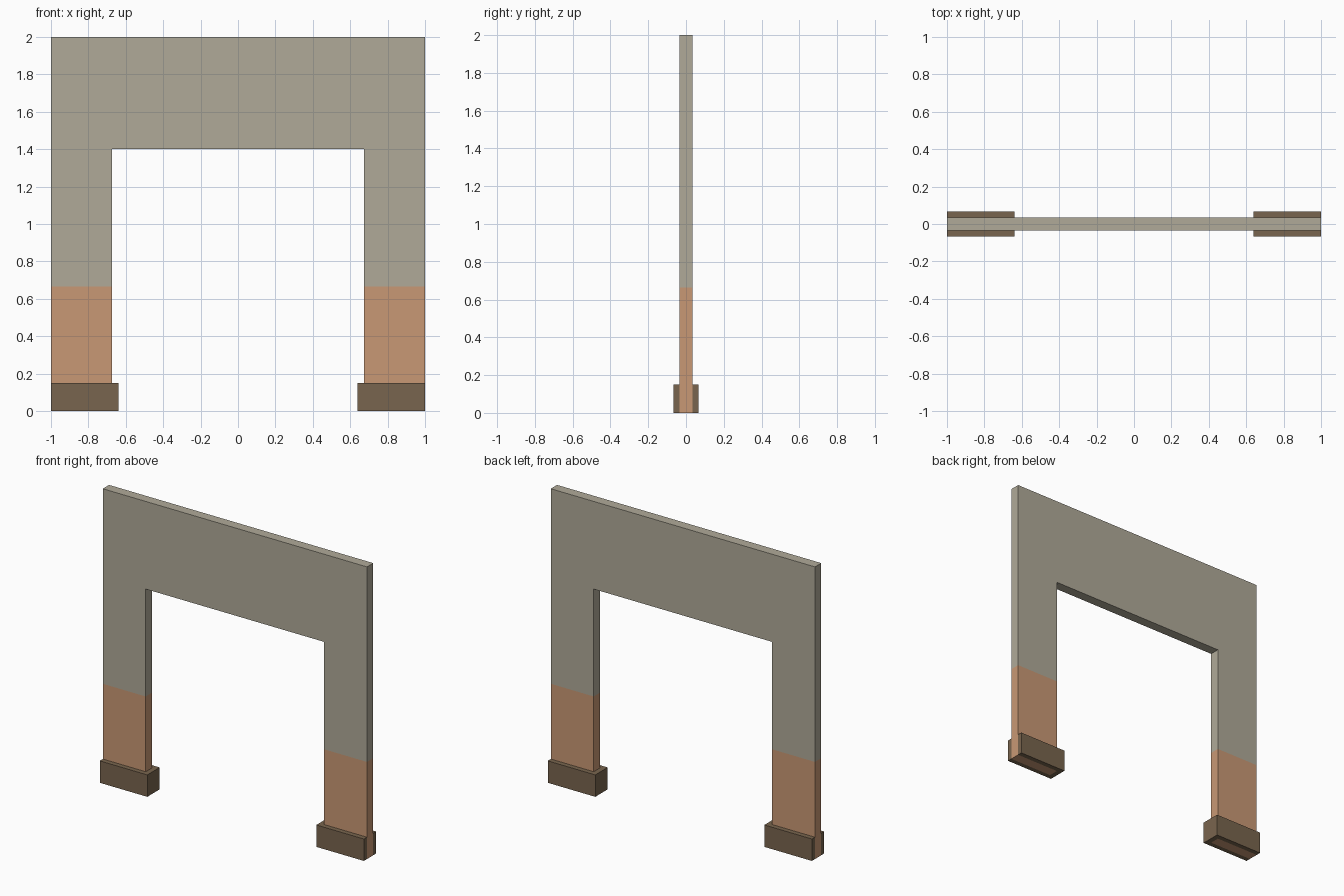
import bpy, bmesh

if "Cube" in bpy.data.objects:
    bpy.data.objects.remove(bpy.data.objects["Cube"])

def lin(c):
    c /= 255
    return c / 12.92 if c <= 0.04045 else ((c + 0.055) / 1.055) ** 2.4

def material(name, r, g, b):
    m = bpy.data.materials.new(name)
    m.diffuse_color = (lin(r), lin(g), lin(b), 1)
    m.use_nodes = True
    m.node_tree.nodes["Principled BSDF"].inputs["Base Color"].default_value = m.diffuse_color
    return m

PLASTER = material("grey plaster", 176, 170, 153)
CLAY = material("orange clay", 201, 153, 117)
WOOD = material("dark brown", 121, 101, 78)

T = 0.034        # half thickness of the frame
BASE_T = 0.067   # half thickness of the base blocks
PAINT_Z = 0.665  # top of the orange band

def prism(name, outline, offset, mats):
    """Extrude a flat outline along a vector into a solid."""
    bm = bmesh.new()
    face = bm.faces.new([bm.verts.new(p) for p in outline])
    ext = bmesh.ops.extrude_face_region(bm, geom=[face], use_keep_orig=True)
    verts = [v for v in ext["geom"] if isinstance(v, bmesh.types.BMVert)]
    bmesh.ops.translate(bm, verts=verts, vec=offset)
    # split at the paint line and colour by height
    if len(mats) > 1:
        bmesh.ops.bisect_plane(bm, geom=bm.verts[:] + bm.edges[:] + bm.faces[:],
                               plane_co=(0, 0, PAINT_Z), plane_no=(0, 0, 1))
        for f in bm.faces:
            if f.calc_center_bounds().z < PAINT_Z:
                f.material_index = 1
    bmesh.ops.recalc_face_normals(bm, faces=bm.faces[:])
    me = bpy.data.meshes.new(name)
    bm.to_mesh(me)
    bm.free()
    for m in mats:
        me.materials.append(m)
    ob = bpy.data.objects.new(name, me)
    bpy.context.collection.objects.link(ob)
    return ob

# Door frame: two posts and a deep lintel
frame = [(-1, 0), (-0.675, 0), (-0.675, 1.4), (0.675, 1.4),
         (0.675, 0), (1, 0), (1, 2), (-1, 2)]
prism("door_frame", [(x, -T, z) for x, z in frame], (0, 2 * T, 0), [PLASTER, CLAY])

# Base blocks: U-shaped sleeves round each post, open at the outer end
sleeve = [(1, -BASE_T), (0.64, -BASE_T), (0.64, BASE_T), (1, BASE_T),
          (1, T), (0.675, T), (0.675, -T), (1, -T)]
for side, s in (("left", -1), ("right", 1)):
    prism(f"{side}_base_block", [(s * x, y, 0) for x, y in sleeve], (0, 0, 0.15), [WOOD])
